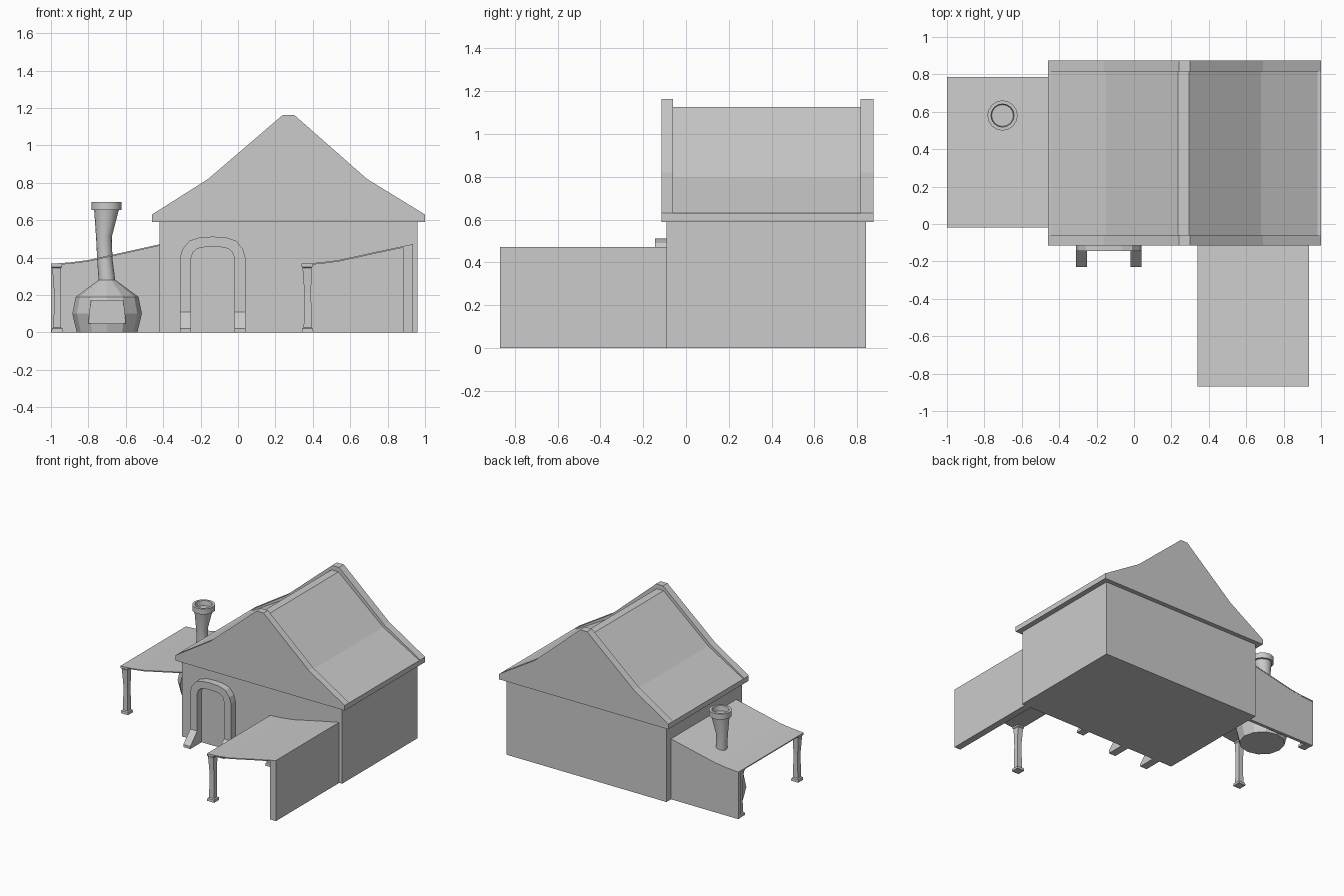
import bpy, bmesh, math
from mathutils import Vector

if "Cube" in bpy.data.objects:
    bpy.data.objects.remove(bpy.data.objects["Cube"])


def finish(name, bm):
    bmesh.ops.recalc_face_normals(bm, faces=bm.faces)
    me = bpy.data.meshes.new(name)
    bm.to_mesh(me)
    bm.free()
    ob = bpy.data.objects.new(name, me)
    bpy.context.collection.objects.link(ob)
    return ob


def loft(name, rings, caps=True):
    """Skin a list of equal-length closed rings of points."""
    bm = bmesh.new()
    rows = [[bm.verts.new(p) for p in r] for r in rings]
    n = len(rows[0])
    for a, b in zip(rows, rows[1:]):
        for i in range(n):
            j = (i + 1) % n
            bm.faces.new((a[i], a[j], b[j], b[i]))
    if caps:
        bm.faces.new(rows[0])
        bm.faces.new(rows[-1])
    return finish(name, bm)


def prism(name, profile, lo, hi, axis='y', caps=True):
    """Extrude an (x,z) profile along y, or a (y,z) profile along x."""
    if axis == 'y':
        rings = [[(a, t, z) for a, z in profile] for t in (lo, hi)]
    else:
        rings = [[(t, a, z) for a, z in profile] for t in (lo, hi)]
    return loft(name, rings, caps)


def circle(x, y, z, r, n=16):
    return [(x + r * math.cos(2 * math.pi * i / n), y + r * math.sin(2 * math.pi * i / n), z)
            for i in range(n)]


def square(x, y, z, h):
    return [(x - h, y - h, z), (x + h, y - h, z), (x + h, y + h, z), (x - h, y + h, z)]


def rect(x0, x1, z0, z1):
    return [(x0, z0), (x1, z0), (x1, z1), (x0, z1)]


# House walls
prism('house_walls', rect(-0.42, 0.96, 0, 0.59), -0.09, 0.84)

# Roof: lower slopes between two raised gable ends
gable = [(-0.46, 0.59), (-0.46, 0.63), (-0.16, 0.82), (0.24, 1.163), (0.30, 1.163),
         (0.69, 0.82), (1.0, 0.63), (1.0, 0.59)]
slopes = [(-0.46, 0.59), (-0.46, 0.63), (-0.44, 0.63), (-0.15, 0.80), (0.235, 1.127),
          (0.295, 1.127), (0.68, 0.80), (0.98, 0.63), (1.0, 0.63), (1.0, 0.59)]
prism('roof_slopes', slopes, -0.06, 0.815, caps=False)
prism('front_gable', gable, -0.115, -0.06)
prism('back_gable', gable, 0.815, 0.875)

# Door arch
cx = -0.135
outer = [(0.175, 0), (0.175, 0.40), (0.162, 0.445), (0.125, 0.49), (0.07, 0.508), (0, 0.512)]
inner = [(0.115, 0), (0.115, 0.40), (0.105, 0.428), (0.085, 0.447), (0.05, 0.455), (0, 0.458)]


def across(half):
    return [(cx - x, z) for x, z in half] + [(cx + x, z) for x, z in half[-2::-1]]


o, i = across(outer), across(inner)
prism('door_arch', o + i[::-1], -0.145, -0.09)

# Buttress feet of the arch
foot = [(-0.145, 0), (-0.23, 0), (-0.23, 0.02), (-0.145, 0.108)]
for side, x in (('left', -0.31), ('right', -0.02)):
    prism(side + '_arch_foot', foot, x, x + 0.06, 'x')

# Lean-to roofs: thin bent sheets
def lean_to(name, x0, x1, y0, y1):
    top = [(x0, 0.367), (x0 + 0.1, 0.374), (x0 + 0.2, 0.387), (x0 + 0.4, 0.431), (x1, 0.472)]
    prism(name, top + [(x, z - 0.008) for x, z in top[::-1]], y0, y1)
    return top


lean_to('right_lean_to_roof', 0.34, 0.935, -0.87, -0.09)
left_top = lean_to('left_lean_to_roof', -1.0, -0.415, -0.02, 0.785)

# Lean-to walls
prism('right_lean_to_wall',
      [(0.882, 0), (0.935, 0), (0.935, 0.468), (0.882, 0.455)], -0.868, -0.09)
prism('left_lean_to_wall',
      [(-1.0, 0)] + [(x, z - 0.004) for x, z in left_top] + [(-0.415, 0)], 0.76, 0.784)

# Carved posts, slightly crooked
for n, (x, y) in enumerate([(0.372, -0.838), (0.372, -0.122), (-0.966, 0.012), (-0.966, 0.728)]):
    steps = [(0, 0, 0.031), (0, 0.02, 0.029), (0, 0.026, 0.021), (0.001, 0.13, 0.019),
             (0.001, 0.21, 0.018), (-0.003, 0.345, 0.024), (-0.004, 0.35, 0.029),
             (-0.004, 0.362, 0.029)]
    loft('lean_to_post_%d' % (n + 1), [square(x + d, y, z, h) for d, z, h in steps])

# Furnace body with a cut mouth
fx, fy = -0.70, 0.58
body = loft('furnace_body', [circle(fx, fy, z, r, 12) for z, r in
            ((0, 0.162), (0.10, 0.186), (0.19, 0.168), (0.28, 0.045))])
cutter = prism('mouth_cutter', [(fx - 0.1, 0.048), (fx + 0.1, 0.048),
               (fx + 0.085, 0.17), (fx - 0.085, 0.17)], 0.35, 0.46)
cutter.hide_render = True
mod = body.modifiers.new('mouth', 'BOOLEAN')
mod.operation, mod.solver, mod.object = 'DIFFERENCE', 'EXACT', cutter
bpy.context.view_layer.objects.active = body
bpy.ops.object.modifier_apply(modifier=mod.name)
bpy.data.objects.remove(cutter)

# Crooked chimney with a hollow cap
pipe = [(-0.700, 0.27, 0.045), (-0.712, 0.39, 0.041), (-0.717, 0.51, 0.042),
        (-0.703, 0.655, 0.066), (-0.703, 0.655, 0.081), (-0.703, 0.698, 0.081),
        (-0.703, 0.698, 0.062), (-0.703, 0.66, 0.058)]
chimney = loft('furnace_chimney', [circle(x, fy, z, r) for x, z, r in pipe])
bpy.ops.object.select_all(action='DESELECT')
chimney.select_set(True)
bpy.context.view_layer.objects.active = chimney
bpy.ops.object.shade_smooth_by_angle(angle=math.radians(35))
